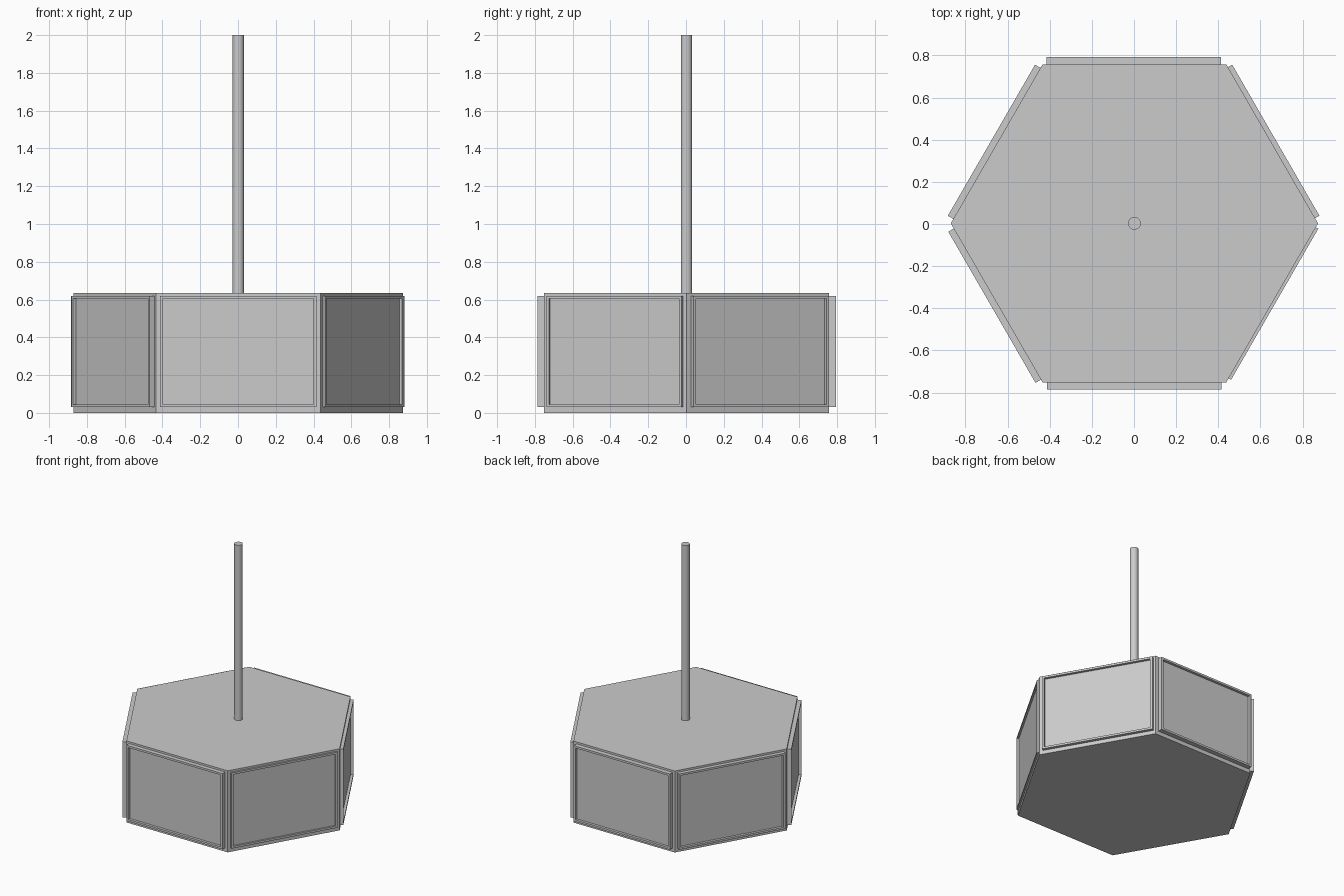
import bpy, bmesh, math
from mathutils import Matrix, Vector

if "Cube" in bpy.data.objects:
    bpy.data.objects.remove(bpy.data.objects["Cube"])


def finish(name, bm):
    bmesh.ops.recalc_face_normals(bm, faces=bm.faces[:])
    mesh = bpy.data.meshes.new(name)
    bm.to_mesh(mesh)
    bm.free()
    ob = bpy.data.objects.new(name, mesh)
    bpy.context.collection.objects.link(ob)
    return ob


def prism(name, sides, radius, z0, z1, turn=0.0, x=0.0, y=0.0):
    bm = bmesh.new()
    pts = [(x + radius * math.cos(turn + math.tau * i / sides),
            y + radius * math.sin(turn + math.tau * i / sides), z0) for i in range(sides)]
    face = bm.faces.new([bm.verts.new(p) for p in pts])
    ext = bmesh.ops.extrude_face_region(bm, geom=[face])
    bmesh.ops.translate(bm, verts=[v for v in ext["geom"] if isinstance(v, bmesh.types.BMVert)],
                        vec=(0, 0, z1 - z0))
    # the extrusion keeps the starting face, so both ends are closed
    if face.is_valid is False or len(bm.faces) < sides + 2:
        bmesh.ops.holes_fill(bm, edges=bm.edges[:])
    return finish(name, bm)


def framed_panel(name, angle, outer, shift):
    """Box with a recessed front, facing outward along the given angle."""
    bm = bmesh.new()
    inner, half, z0, z1 = 0.735, 0.414, 0.03, 0.62
    bmesh.ops.create_cube(bm, size=1, matrix=Matrix.Translation(
        ((inner + outer) / 2, shift, (z0 + z1) / 2))
        @ Matrix.Diagonal((outer - inner, half * 2, z1 - z0, 1)))
    bm.normal_update()
    front = max(bm.faces, key=lambda f: f.calc_center_median().x)
    bmesh.ops.inset_region(bm, faces=[front], thickness=0.022)
    # extruded inwards to make the sunken display area
    ext = bmesh.ops.extrude_discrete_faces(bm, faces=[front])
    bmesh.ops.translate(bm, verts=ext["faces"][0].verts[:], vec=Vector((-0.02, 0, 0)))
    bmesh.ops.rotate(bm, verts=bm.verts[:], matrix=Matrix.Rotation(angle, 3, 'Z'))
    return finish(name, bm)


# Hexagonal housing
prism("housing", 6, 0.872, 0.0, 0.635, 0.0, 0.002, 0.003)

# Six framed panels: outward distance and slight sideways offset of each
placements = [(0.782, 0.008), (0.794, 0.002), (0.785, -0.006),
              (0.782, 0.005), (0.785, 0.002), (0.769, 0.004)]
for i, (outer, shift) in enumerate(placements):
    framed_panel(f"panel_{i + 1}", math.radians(30 + 60 * i), outer, shift)

# Hanging pole
pole = prism("pole", 32, 0.03, 0.62, 2.0, 0.0, 0.002, 0.003)
bpy.context.view_layer.objects.active = pole
pole.select_set(True)
bpy.ops.object.shade_smooth_by_angle(angle=math.radians(30))
